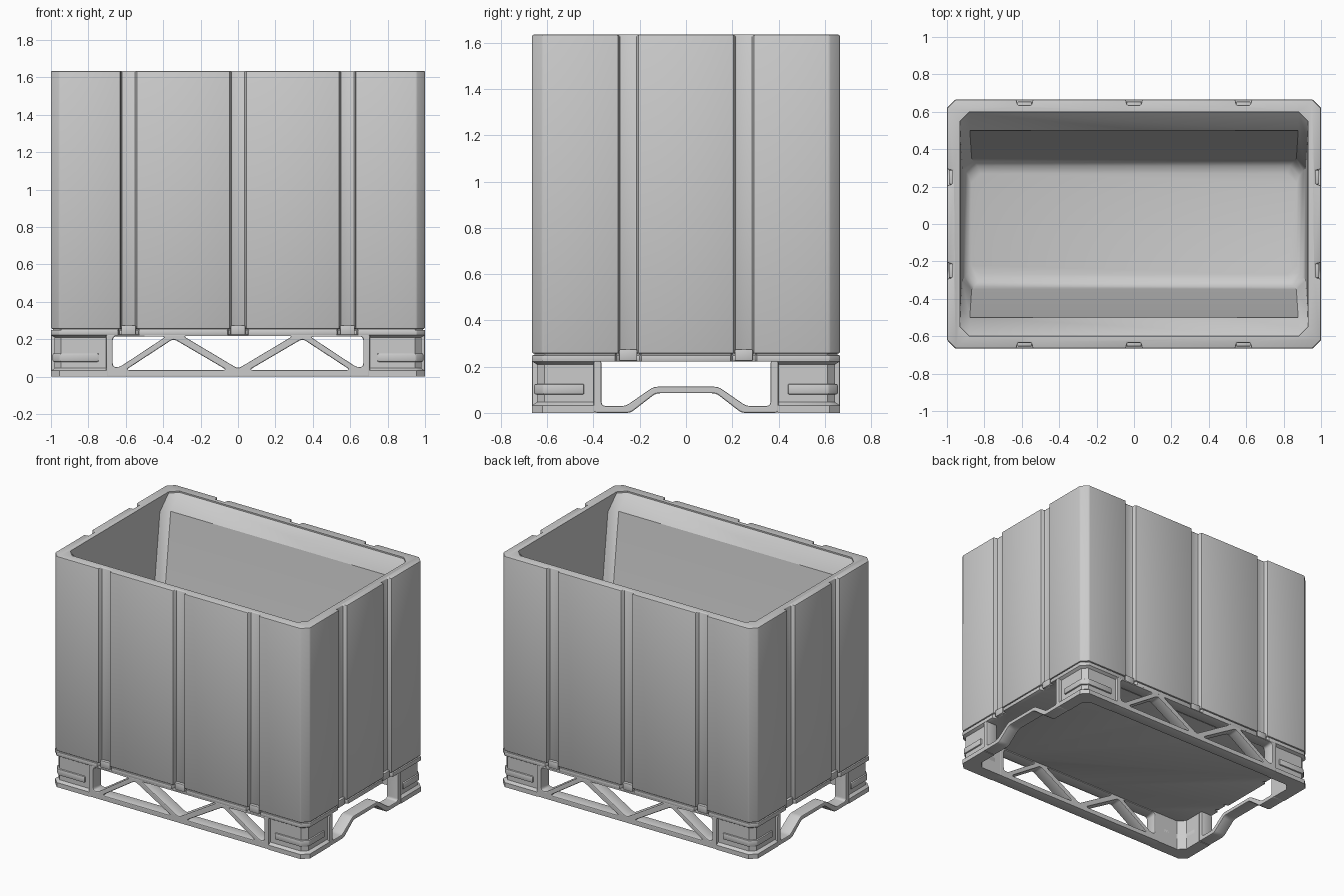
import bpy, bmesh, math
from mathutils import Vector

if "Cube" in bpy.data.objects:
    bpy.data.objects.remove(bpy.data.objects["Cube"])

HX, HY, TOP = 1.0, 0.665, 1.635


def finish(ob, angle=35):
    """Apply modifiers / curve geometry and smooth with sharp edges kept."""
    bpy.ops.object.select_all(action='DESELECT')
    ob.select_set(True)
    bpy.context.view_layer.objects.active = ob
    bpy.ops.object.convert(target='MESH')
    bpy.ops.object.shade_smooth_by_angle(angle=math.radians(angle))
    return bpy.context.object


def loft(name, rings):
    """Closed solid through a stack of (points, z) rings."""
    bm = bmesh.new()
    loops = [[bm.verts.new((x, y, z)) for x, y in pts] for pts, z in rings]
    n = len(loops[0])
    for a, b in zip(loops, loops[1:]):
        for i in range(n):
            j = (i + 1) % n
            bm.faces.new((a[i], a[j], b[j], b[i]))
    bm.faces.new(loops[0][::-1])
    bm.faces.new(loops[-1])
    bmesh.ops.recalc_face_normals(bm, faces=bm.faces)
    me = bpy.data.meshes.new(name)
    bm.to_mesh(me)
    bm.free()
    ob = bpy.data.objects.new(name, me)
    bpy.context.collection.objects.link(ob)
    return ob


def bevel(ob, width, segments=2):
    m = ob.modifiers.new("edge_round", 'BEVEL')
    m.width, m.segments = width, segments
    m.limit_method, m.angle_limit = 'ANGLE', math.radians(40)
    return ob


def outline(hx, hy, c, half=0, depth=0):
    """Chamfered rectangle, optionally notched for the strap grooves."""
    pts = []
    for k in range(4):
        length, dist = (hx, hy) if k % 2 == 0 else (hy, hx)
        local = [(-length + c, dist)]
        if half:
            for p in ((-0.585, 0, 0.585) if k % 2 == 0 else (-0.25, 0.25)):
                local += [(p - half, dist), (p - half + 0.006, dist - depth),
                          (p + half - 0.006, dist - depth), (p + half, dist)]
        local.append((length - c, dist))
        for u, v in local:
            pts.append([(u, -v), (v, u), (-u, v), (-v, -u)][k])
    return pts


def rounded(pts, r, steps=4):
    """Round the corners of a polygon."""
    out, n = [], len(pts)
    for i in range(n):
        p, a, b = (Vector(pts[k % n]) for k in (i, i - 1, i + 1))
        s = p + (a - p).normalized() * min(r, (a - p).length * 0.4)
        e = p + (b - p).normalized() * min(r, (b - p).length * 0.4)
        for t in (k / steps for k in range(steps + 1)):
            out.append(s * (1 - t) ** 2 + p * 2 * t * (1 - t) + e * t * t)
    return out


def plate(name, loops, thick, loc, rot_z):
    """Upright plate with holes from flat outlines."""
    cu = bpy.data.curves.new(name, 'CURVE')
    cu.dimensions, cu.fill_mode = '2D', 'BOTH'
    b = 0.006
    cu.extrude, cu.bevel_depth, cu.offset, cu.bevel_resolution = thick / 2 - b, b, -b, 1
    for pts in loops:
        sp = cu.splines.new('POLY')
        sp.points.add(len(pts) - 1)
        for q, p in zip(sp.points, pts):
            q.co = (p[0], p[1], 0, 1)
        sp.use_cyclic_u = True
    ob = bpy.data.objects.new(name, cu)
    bpy.context.collection.objects.link(ob)
    ob.location = loc
    ob.rotation_euler = (math.pi / 2, 0, rot_z)
    return finish(ob)


# Bin body with strap grooves, hollowed by a tapered cavity
shape = outline(HX, HY, 0.045, 0.043, 0.03)
body = bevel(loft("bin_body", [(shape, 0.256), (shape, TOP)]), 0.007)
cavity = loft("cavity_cutter", [(outline(x, y, 0.05), z) for x, y, z in (
    (0.87, 0.27, 0.300), (0.885, 0.31, 0.308), (0.905, 0.335, 0.335),
    (0.918, 0.35, 0.39), (0.928, 0.50, 1.53), (0.93, 0.60, TOP - 0.01),
    (0.93, 0.60, TOP + 0.05))])
cavity.hide_render = True
m = body.modifiers.new("hollow", 'BOOLEAN')
m.operation, m.solver, m.object = 'DIFFERENCE', 'EXACT', cavity
finish(body)
bpy.data.objects.remove(cavity)

# Base deck under the bin, with a thin shadow gap above it
shape = outline(HX, HY, 0.045, 0.056, 0.03)
finish(bevel(loft("base_deck", [(shape, 0.222), (shape, 0.25)]), 0.004))
shape = outline(HX - 0.01, HY - 0.01, 0.045, 0.056, 0.03)
finish(loft("deck_joint", [(shape, 0.24), (shape, 0.265)]))

# Clip blocks at the foot of each groove
for s in (-1, 1):
    spots = [(x, s * (HY - 0.03), 0.078, 0.04) for x in (-0.585, 0, 0.585)]
    spots += [(s * (HX - 0.03), y, 0.04, 0.078) for y in (-0.25, 0.25)]
    for x, y, sx, sy in spots:
        pts = [(x + i * sx / 2, y + j * sy / 2)
               for i, j in ((-1, -1), (1, -1), (1, 1), (-1, 1))]
        finish(bevel(loft("groove_clip", [(pts, 0.224), (pts, 0.275)]), 0.006))

# Long sides of the base: truss plates
T = 0.09
corner_hole = [(0.67, 0.215), (0.385, 0.215), (0.632, 0.052), (0.67, 0.052)]
low_hole = [(0.06, 0.036), (0.60, 0.036), (0.345, 0.203)]
mid_hole = [(-0.292, 0.217), (0, 0.043), (0.292, 0.217)]
holes = [rounded(mid_hole, 0.02)]
for h in (corner_hole, low_hole):
    for s in (-1, 1):
        holes.append(rounded([(s * x, z) for x, z in h], 0.022))
frame = [(-0.705, 0), (0.705, 0), (0.705, 0.226), (-0.705, 0.226)]
for s in (-1, 1):
    plate("truss_side", [frame] + holes, T, (0, s * (HY - T / 2), 0), 0)

# Short sides of the base: arched rail between two posts
half = [(0.13, 0.085), (0.24, 0), (0.40, 0), (0.40, 0.226), (0.365, 0.226),
        (0.365, 0.03), (0.26, 0.03), (0.14, 0.113)]
arch = half + [(-x, z) for x, z in half[::-1]]
for s in (-1, 1):
    plate("arched_end", [rounded(arch, 0.018)], T,
          (s * (HX - T / 2), 0, 0), math.pi / 2)


# Corner feet: L-shaped shells with a recessed panel and a raised bar
def foot_plan(d, x0, y0, sx, sy):
    pts = [(x0, HY - d), (HX - 0.045 - d * 0.41, HY - d),
           (HX - d, HY - 0.045 - d * 0.41), (HX - d, y0), (HX - T, y0),
           (HX - T, 0.53), (0.865, HY - T), (x0, HY - T)]
    return [(x * sx, y * sy) for x, y in pts]


for sx in (-1, 1):
    for sy in (-1, 1):
        full = foot_plan(0, 0.70, 0.395, sx, sy)
        inner = foot_plan(0.02, 0.70, 0.395, sx, sy)
        foot = loft("corner_foot", [(full, 0), (full, 0.032), (inner, 0.046),
                                    (inner, 0.210), (full, 0.222), (full, 0.226)])
        finish(foot)
        bar = foot_plan(0.009, 0.745, 0.44, sx, sy)
        finish(bevel(loft("foot_bar", [(bar, 0.08), (bar, 0.125)]), 0.007))
